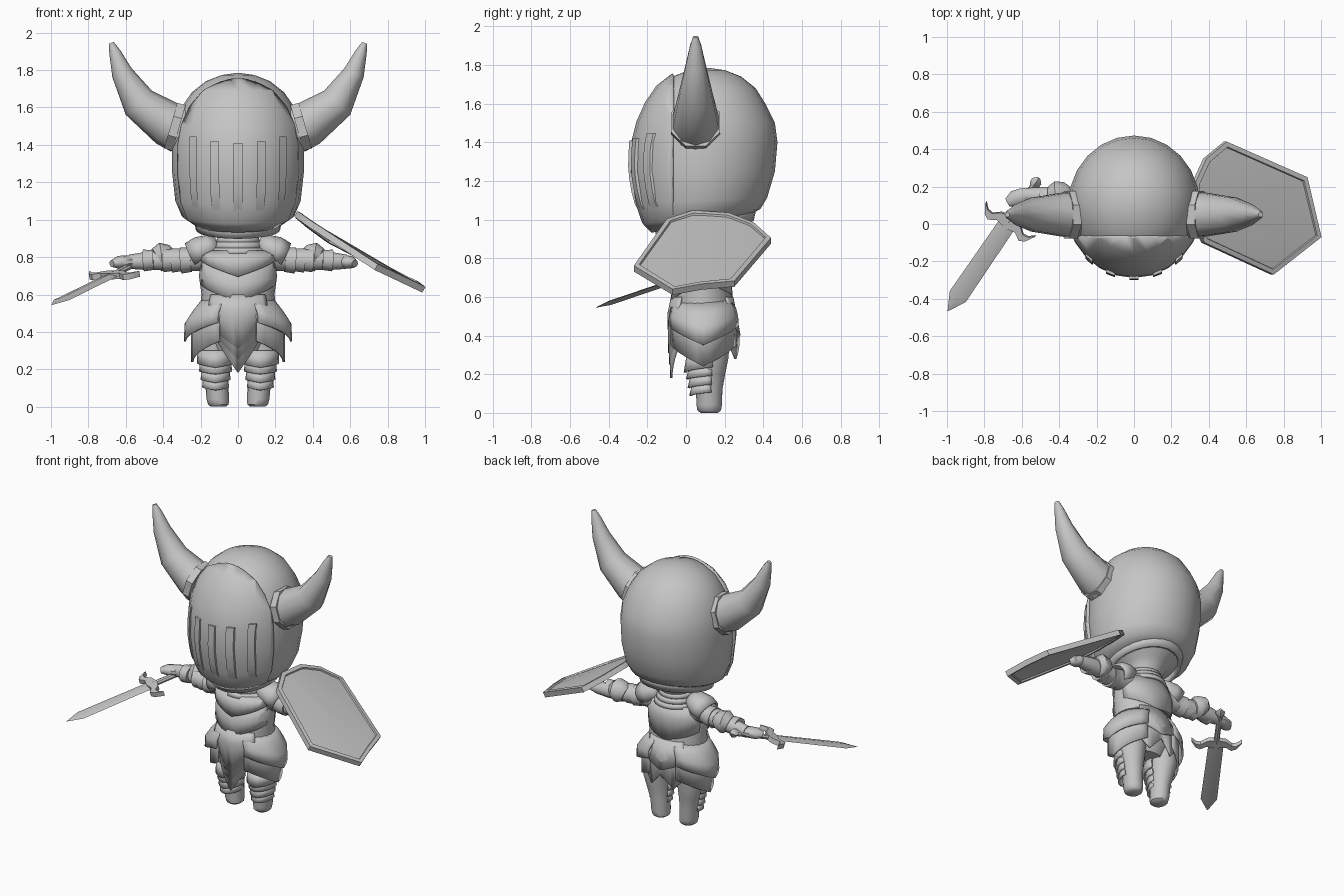
import bpy, bmesh, math
from mathutils import Vector, Matrix

if "Cube" in bpy.data.objects:
    bpy.data.objects.remove(bpy.data.objects["Cube"])

steel = bpy.data.materials.new("steel_grey")
steel.diffuse_color = (0.56, 0.56, 0.56, 1)
steel.use_nodes = True
steel.node_tree.nodes["Principled BSDF"].inputs["Base Color"].default_value = steel.diffuse_color


def finish(name, bm, solid=0.0):
    bmesh.ops.remove_doubles(bm, verts=bm.verts, dist=1e-5)
    bmesh.ops.recalc_face_normals(bm, faces=bm.faces)
    me = bpy.data.meshes.new(name)
    bm.to_mesh(me)
    bm.free()
    me.materials.append(steel)
    ob = bpy.data.objects.new(name, me)
    bpy.context.collection.objects.link(ob)
    if solid:
        mod = ob.modifiers.new("thickness", 'SOLIDIFY')
        mod.thickness = solid
        mod.offset = -1
    return ob


def skin(rings, closed=True, caps=True):
    """Join rows of points into a surface."""
    bm = bmesh.new()
    rows = [[bm.verts.new(p) for p in r] for r in rings]
    n = len(rows[0])
    for a, b in zip(rows, rows[1:]):
        for i in range(n if closed else n - 1):
            j = (i + 1) % n
            bm.faces.new((a[i], a[j], b[j], b[i]))
    if caps:
        bm.faces.new(rows[0])
        bm.faces.new(rows[-1])
    return bm


def level(z, hw, yf, yb, tilt=0.0, n=24):
    """Horizontal oval ring; tilt raises the rear."""
    c, r = (yf + yb) / 2, (yb - yf) / 2
    pts = []
    for i in range(n):
        t = 2 * math.pi * i / n
        y = c + r * math.sin(t)
        pts.append((hw * math.cos(t), y, z + tilt * (y - 0.1)))
    return pts


def stack(name, rows, solid=0.0, caps=True):
    return finish(name, skin([level(*r) for r in rows], caps=caps), solid)


def tube(name, path, n=12, squash=1.0, caps=True, solid=0.0):
    """Round sections (x, y, z, radius) along a path lying mostly in x-z."""
    pts = [Vector(p[:3]) for p in path]
    rings = []
    for i, p in enumerate(path):
        d = (pts[min(i + 1, len(pts) - 1)] - pts[max(i - 1, 0)]).normalized()
        u = Vector((0, 1, 0))
        u = (u - d * u.dot(d)).normalized()
        v = d.cross(u)
        rings.append([pts[i] + p[3] * (u * math.cos(a) + v * squash * math.sin(a))
                      for a in (2 * math.pi * (k + 0.5) / n for k in range(n))])
    return finish(name, skin(rings, caps=caps), solid)


def panel(name, mid, half, profile, bottom, center=(0, 0.09), solid=0.012, n=12):
    """Curved plate: profile is top z, then (fraction down, rx, ry); bottom(s) is the hem, s in -1..1."""
    top = profile[0]
    rings = []
    for f, rx, ry in profile[1:]:
        row = []
        for i in range(n + 1):
            s = -1 + 2 * i / n
            t = math.radians(mid + half * s)
            row.append((center[0] + rx * math.cos(t), center[1] + ry * math.sin(t),
                        top + f * (bottom(s) - top)))
        rings.append(row)
    return finish(name, skin(rings, closed=False, caps=False), solid)


def vee(edge, point):
    return lambda s: point + (edge - point) * abs(s)


# Helmet dome: z, half width, front y, back y, tilt
dome = [(0.985, .24, -.17, .34, .19), (1.02, .30, -.215, .385, .12), (1.1, .335, -.25, .42, .04),
        (1.25, .352, -.275, .46), (1.4, .352, -.27, .473), (1.5, .337, -.245, .46),
        (1.6, .302, -.20, .41), (1.68, .248, -.145, .36), (1.74, .172, -.07, .285),
        (1.773, .09, .02, .20), (1.783, .02, .085, .13)]
stack("helmet", dome)

# Visor shell: enlarged front of the dome
shell = [(1.3 + (z - 1.3) * 1.03 if z > 1.3 else z, hw * 1.03 + .002, .1 + (yf - .1) * 1.035, .1 + (yb - .1) * 1.035, *t)
         for z, hw, yf, yb, *t in dome]
bm = skin([level(*r) for r in shell], caps=False)
bmesh.ops.bisect_plane(bm, geom=bm.verts[:] + bm.edges[:] + bm.faces[:],
                       plane_co=(0, -.07, 0), plane_no=(0, 1, 0), clear_outer=True)
finish("visor", bm, 0.02)


def visor_y(x, z):
    for a, b in zip(shell, shell[1:]):
        if a[0] <= z <= b[0]:
            f = (z - a[0]) / (b[0] - a[0])
            hw, yf, yb = (a[k] + f * (b[k] - a[k]) for k in (1, 2, 3))
            return (yf + yb) / 2 - (yb - yf) / 2 * math.sqrt(max(0, 1 - (x / hw) ** 2))


# Visor bars
for x in (-.24, -.125, 0, .125, .24):
    rows = []
    for i in range(7):
        z = 1.01 + i / 6 * (.40 + .6 * x * x)
        w = 0.024 if abs(x) < .2 else 0.018
        k = 0.93 + 0.07 * min(1, (z - 1.0) / .2)
        xs = (x * k - w, x * k + w)
        rows.append([(xs[j], visor_y(xs[j], z) + o, z) for j, o in ((0, .012), (0, -.013), (1, -.013), (1, .012))])
    finish("visor_bar", skin(rows))

# Helmet rim and neck
stack("helmet_rim", [(.945, .225, -.15, .35, .19), (1.01, .24, -.165, .365, .19)], 0.025, False)
stack("neck", [(.84, .10, 0, .2), (.90, .10, 0, .2), (.95, .14, -.06, .26, .1), (1.0, .22, -.14, .34, .19)])

# Torso, collar steps and chest plates
stack("torso", [(.30, .13, -.02, .20), (.40, .19, -.05, .24), (.52, .205, -.075, .25), (.60, .195, -.07, .24),
                (.69, .208, -.065, .225), (.77, .205, -.05, .215), (.83, .17, -.03, .205), (.86, .12, -.01, .19)])
for z, r in ((.82, .15), (.85, .135), (.88, .12)):
    stack("collar", [(z, r, .095 - r, .095 + r), (z + .03, r - .012, .107 - r, .083 + r)], 0.015, False)
panel("chest_plate", 270, 75, [.835, (0, .165, .135), (.4, .212, .158), (1, .215, .165)], vee(.79, .695))
panel("belly_plate", 270, 72, [.77, (0, .207, .148), (.6, .207, .162), (1, .207, .172)], vee(.65, .565), solid=.008)
panel("back_plate", 90, 75, [.83, (0, .175, .13), (.4, .212, .14), (1, .20, .152)], vee(.66, .60))

# Front tabard in overlapping chevrons, longest underneath
for i, tip in enumerate((.18, .25, .31)):
    o = .005 * i
    panel("tabard", 270, 46, [.60, (0, .195 + o, .158 + o), (.3, .21 + o, .176 + o), (1, .17 + o, .172 + o)],
          vee(.37 + .02 * i, tip))

# Hip plates in two layers each side, and rear skirt
for side in (0, 180):
    panel("lower_hip_plate", side, 66, [.55, (0, .20, .165), (.4, .25, .185), (1, .25, .185)], vee(.35, .24))
    panel("upper_hip_plate", side, 68, [.585, (0, .185, .15), (.3, .24, .182), (.6, .285, .193), (1, .29, .195)],
          vee(.45, .35))
panel("rear_skirt", 90, 48, [.58, (0, .20, .155), (.4, .215, .18), (1, .21, .187)],
      lambda s: .28 + .09 * abs(abs(s) * 2 - 1), n=16)
panel("rear_upper_skirt", 90, 40, [.60, (0, .20, .155), (1, .225, .192)], vee(.46, .40))

for m in (-1, 1):
    # Legs with banded knee guards
    rings = []
    for z, r, x in ((0, .04, .105), (.012, .055, .105), (.04, .06, .108), (.12, .062, .113),
                    (.2, .075, .122), (.28, .09, .13), (.42, .10, .125)):
        rings.append([(m * (x + r * math.cos(a)), .12 + 1.1 * r * math.sin(a), z)
                      for a in (2 * math.pi * k / 16 for k in range(16))])
    finish("leg", skin(rings))
    for z, r, h in ((.30, .10, .09), (.235, .088, .06), (.19, .08, .06), (.145, .072, .055)):
        panel("knee_guard", 270, 105, [z, (0, r - .003, r + .005), (1, r, r + .02)], vee(z - h * .7, z - h),
              center=(m * .12, .108))

    # Arms with pauldrons and banded sleeves
    tube("arm", [(m * .15, .10, .80, .075), (m * .30, .12, .785, .058), (m * .40, .14, .785, .055),
                 (m * .48, .15, .78, .05), (m * .58, .155, .775, .038)], 14)
    tube("pauldron", [(m * .11, .10, .87, .06), (m * .15, .10, .855, .083), (m * .20, .105, .835, .097),
                      (m * .25, .11, .81, .09)], 14, squash=.8, caps=False, solid=.012)
    for x, r0, r1 in ((.25, .064, .07), (.30, .06, .065), (.345, .058, .063), (.45, .053, .058)):
        tube("sleeve_band", [(m * x, .105 + .1 * (x - .2), .785, r0),
                             (m * (x + .055), .11 + .1 * (x - .2), .782, r1)], 14)
    tube("elbow_guard", [(m * .36, .15, .785, .055), (m * .385, .155, .795, .072), (m * .415, .155, .80, .077),
                         (m * .44, .15, .79, .058)], 10)
    reach = 1 if m < 0 else .6
    tube("hand", [(m * (.55 + dx * reach), y, z, r) for dx, y, z, r in
                  ((0, .155, .775, .034), (.04, .15, .775, .046), (.09, .135, .772, .046), (.125, .115, .765, .025))],
         10, squash=.75)

    # Horns with faceted base collars
    tube("horn", [(m * .30, .05, 1.475, .125), (m * .37, .05, 1.51, .123), (m * .53, .05, 1.625, .095),
                  (m * .62, .05, 1.785, .057), (m * .66, .05, 1.90, .03), (m * .678, .05, 1.945, .014)], 10)
    tube("horn_collar", [(m * .315, .05, 1.49, .137), (m * .36, .05, 1.503, .137)], 8)

# Shield: angular plate with raised rim and hollow rear, bent around its long axis
outline = [(.31, .22), (.30, .03), (.36, -.10), (.73, -.27), (.985, -.07), (.91, .25), (.48, .44), (.37, .35)]
bm = bmesh.new()
face = bm.faces.new([bm.verts.new((x, y, 1.02 - .585 * (x - .295))) for x, y in outline])
face.normal_update()
up = face.normal.copy()
if up.z < 0:
    up.negate()
ext = bmesh.ops.extrude_face_region(bm, geom=[face])
bmesh.ops.translate(bm, verts=[v for v in ext["geom"] if isinstance(v, bmesh.types.BMVert)], vec=up * .035)
bmesh.ops.recalc_face_normals(bm, faces=bm.faces)
for f in [f for f in bm.faces if len(f.verts) == len(outline)]:
    bmesh.ops.inset_region(bm, faces=[f], thickness=.028, depth=0)
    bmesh.ops.inset_region(bm, faces=[f], thickness=.004, depth=-.01)
for y in (-.08, .08, .24):
    bmesh.ops.bisect_plane(bm, geom=bm.verts[:] + bm.edges[:] + bm.faces[:],
                           plane_co=(0, y, 0), plane_no=(0, 1, 0))
for v in bm.verts:
    v.co.z -= .28 * (v.co.y - .08) ** 2
finish("shield", bm)

# Sword in a local frame: X across the blade, Y to the tip, Z through the flat
guard = Vector((-.67, .01, .705))
along = (Vector((-.995, -.465, .545)) - guard).normalized()
across = Vector((.82, -.57, 0))
across = (across - along * across.dot(along)).normalized()
frame = Matrix.Translation(guard) @ Matrix((across, along, across.cross(along))).transposed().to_4x4()


def sword_part(name, bm):
    bm.transform(frame)
    return finish(name, bm)


def diamond(y, w, t):
    return [(w, y, 0), (0, y, t), (-w, y, 0), (0, y, -t)]


sword_part("blade", skin([diamond(0, .048, .012), diamond(.50, .052, .012), diamond(.598, .002, .001)]))
sword_part("grip", skin([[(.018 * math.cos(a), y, .018 * math.sin(a)) for a in
                          (math.pi * k / 4 for k in range(8))] for y in (-.25, 0)]))
sword_part("pommel", skin([diamond(y, w, w) for y, w in ((-.295, .012), (-.275, .03), (-.25, .028), (-.235, .014))]))
# Crossguard with hooked ends
for m in (-1, 1):
    rows = []
    for x, y, h in ((0, 0, .035), (.06, .0, .024), (.10, .03, .02), (.13, .02, .014), (.16, -.02, .003)):
        rows.append([(m * x, y - h, -.016), (m * x, y + h, -.016), (m * x, y + h, .016), (m * x, y - h, .016)])
    sword_part("crossguard", skin(rows))

bpy.ops.object.select_all(action='SELECT')
bpy.context.view_layer.objects.active = bpy.context.selected_objects[0]
bpy.ops.object.shade_smooth_by_angle(angle=math.radians(42))
